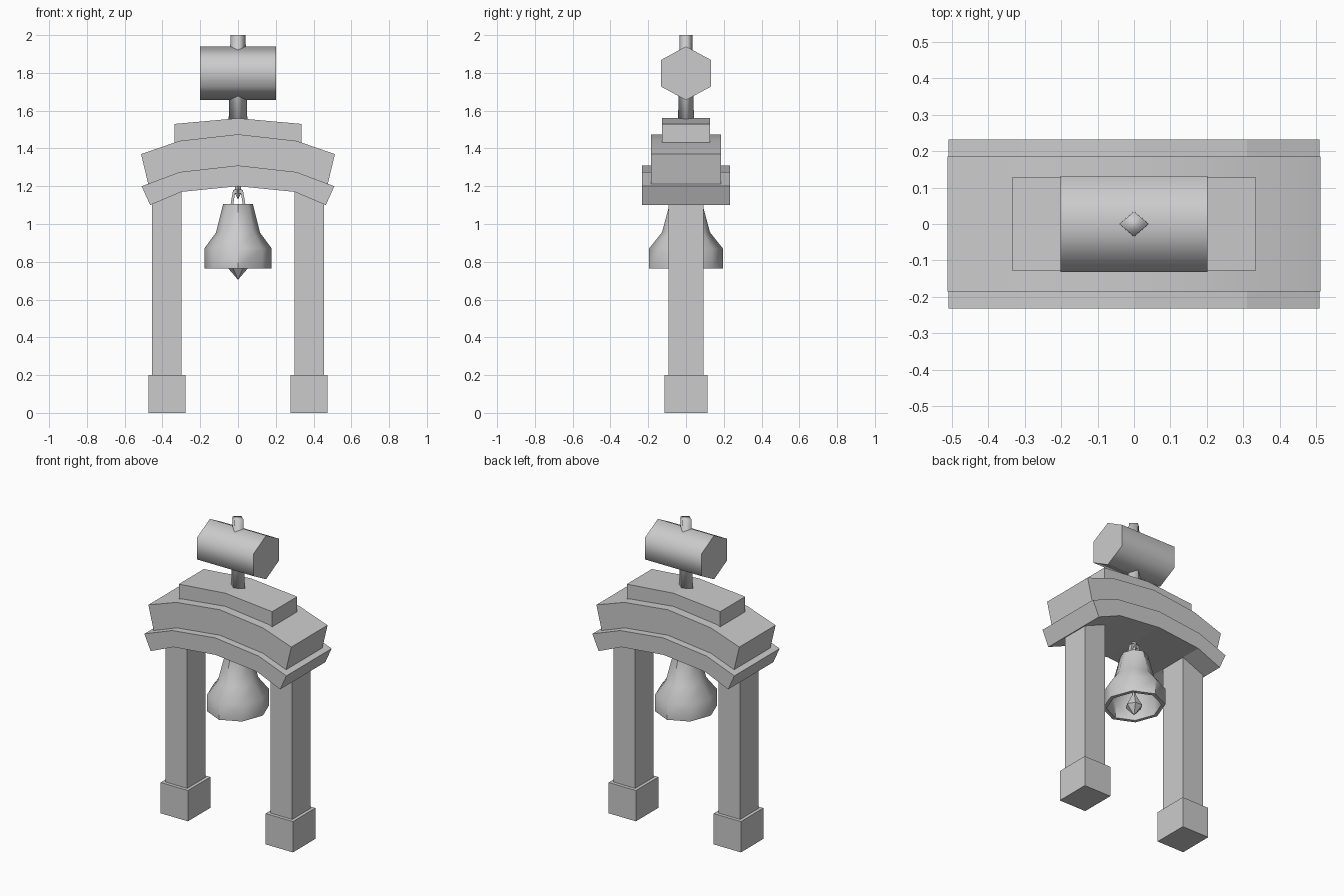
import bpy, bmesh, math

old = bpy.data.objects.get("Cube")
if old:
    bpy.data.objects.remove(old, do_unlink=True)

GREY = (0.6, 0.6, 0.6, 1)
stone = bpy.data.materials.new("plain grey")
stone.use_nodes = True
stone.diffuse_color = GREY
stone.node_tree.nodes["Principled BSDF"].inputs["Base Color"].default_value = GREY


def finish(name, bm, smooth=None):
    bmesh.ops.recalc_face_normals(bm, faces=bm.faces)
    mesh = bpy.data.meshes.new(name)
    bm.to_mesh(mesh)
    bm.free()
    mesh.materials.append(stone)
    obj = bpy.data.objects.new(name, mesh)
    bpy.context.collection.objects.link(obj)
    if smooth:
        bpy.ops.object.select_all(action="DESELECT")
        obj.select_set(True)
        bpy.context.view_layer.objects.active = obj
        bpy.ops.object.shade_smooth_by_angle(angle=math.radians(smooth))
    return obj


def box(name, x, y, z0, z1, half_x, half_y):
    bm = bmesh.new()
    bmesh.ops.create_cube(bm, size=2)
    for v in bm.verts:
        v.co = (x + v.co.x * half_x, y + v.co.y * half_y, z1 if v.co.z > 0 else z0)
    return finish(name, bm)


def arch(name, lower, upper, half_y, smooth=None):
    """Bent slab from the right halves of its lower and upper outlines."""
    bm = bmesh.new()
    full = lambda half: [(-x, z) for x, z in reversed(half[1:])] + half
    rows = [[bm.verts.new((x, y, z)) for x, z in full(line)]
            for line, y in ((lower, -half_y), (upper, -half_y), (upper, half_y), (lower, half_y))]
    for a, b in zip(rows, rows[1:] + rows[:1]):
        for i in range(len(a) - 1):
            bm.faces.new((a[i], a[i + 1], b[i + 1], b[i]))
    for end in (0, -1):
        bm.faces.new([r[end] for r in rows])
    return finish(name, bm, smooth)


def lathe(name, profile, sides, turn=0, sx=1, sy=1, caps=True, smooth=40):
    bm = bmesh.new()
    rings = []
    for r, z in profile:
        rings.append([bm.verts.new((sx * r * math.cos(turn + math.tau * i / sides),
                                    sy * r * math.sin(turn + math.tau * i / sides), z))
                      for i in range(sides)])
    for a, b in zip(rings, rings[1:]):
        for i in range(sides):
            j = (i + 1) % sides
            bm.faces.new((a[i], a[j], b[j], b[i]))
    if caps:
        bm.faces.new(rings[0])
        bm.faces.new(rings[-1])
    bmesh.ops.remove_doubles(bm, verts=bm.verts, dist=0.0005)
    return finish(name, bm, smooth)


# Posts and their footings
for side, s in (("left", 1), ("right", -1)):
    box(side + "_footing", s * 0.377, 0, 0, 0.2, 0.098, 0.115)
    box(side + "_post", s * 0.377, 0, 0.19, 1.18, 0.077, 0.093)

# Stacked bent beams
arch("lower_beam", [(0, 1.2), (0.3, 1.17), (0.465, 1.1)],
     [(0, 1.31), (0.31, 1.275), (0.51, 1.2)], 0.232)
arch("upper_beam", [(0, 1.29), (0.3, 1.26), (0.475, 1.21)],
     [(0, 1.475), (0.31, 1.44), (0.513, 1.37)], 0.186, 35)
arch("cap_slab", [(0, 1.46), (0.31, 1.43), (0.335, 1.43)],
     [(0, 1.56), (0.3, 1.533), (0.335, 1.53)], 0.128)

# Horizontal six-sided drum on a spindle
drum = lathe("drum", [(0.142, -0.202), (0.142, 0.202)], 6, 0, 1, 1.07, True, 85)
drum.rotation_euler = (0, math.pi / 2, 0)
drum.location.z = 1.798
lathe("spindle", [(0.05, 1.52), (0.04, 2.0)], 4, 0, 1, 0.85, True, 100)

# Hollow bell with a clapper and hanging loop
lathe("bell", [(0.168, 0.765), (0.192, 0.765), (0.192, 0.87), (0.125, 0.955), (0.085, 1.105),
               (0, 1.105)], 8, 0, 0.93, 1.02, False, 45)
lathe("bell_lining", [(0.168, 0.765), (0.165, 0.86), (0.1, 0.95), (0.065, 1.08), (0, 1.08)],
      8, 0, 0.93, 1.02, False, 45)
lathe("clapper", [(0, 0.705), (0.052, 0.765), (0.012, 0.84), (0.012, 1.09)], 6)
arch("bell_loop", [(0, 1.165), (0.016, 1.16), (0.026, 1.1)],
     [(0, 1.185), (0.026, 1.18), (0.04, 1.1)], 0.014)
lathe("hook", [(0, 1.13), (0.02, 1.17), (0.012, 1.215)], 4)
